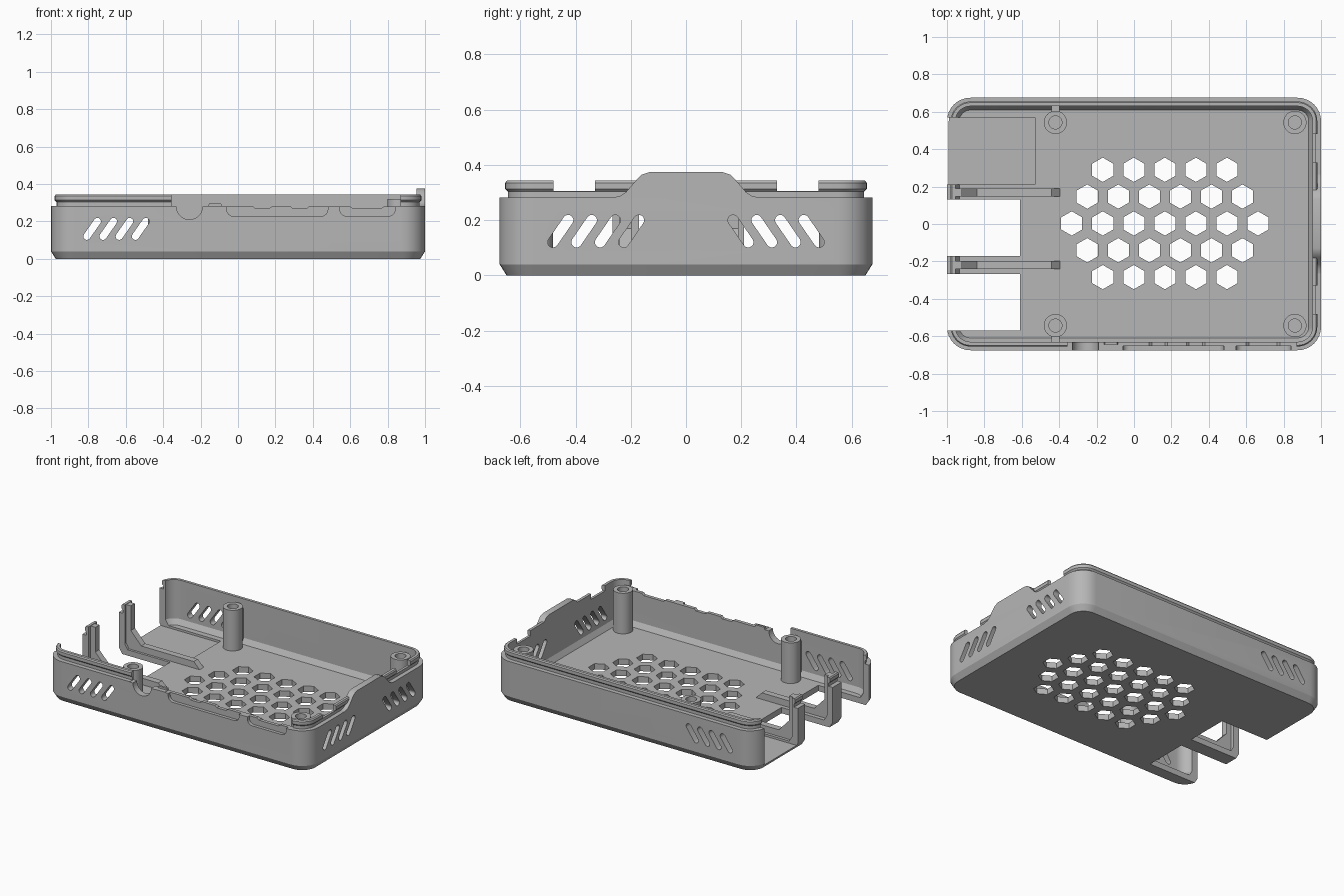
import bpy, bmesh
from math import sin, cos, pi, atan2

cube = bpy.data.objects.get("Cube")
if cube:
    bpy.data.objects.remove(cube, do_unlink=True)

grey = bpy.data.materials.new("plain grey")
grey.use_nodes = True
grey.diffuse_color = (0.47, 0.47, 0.47, 1)
grey.node_tree.nodes["Principled BSDF"].inputs["Base Color"].default_value = (0.47, 0.47, 0.47, 1)


def finish(bm, name):
    bmesh.ops.remove_doubles(bm, verts=bm.verts, dist=1e-5)
    bmesh.ops.recalc_face_normals(bm, faces=bm.faces)
    mesh = bpy.data.meshes.new(name)
    bm.to_mesh(mesh)
    bm.free()
    mesh.materials.append(grey)
    ob = bpy.data.objects.new(name, mesh)
    bpy.context.collection.objects.link(ob)
    return ob


def smooth(ob):
    bpy.ops.object.select_all(action='DESELECT')
    ob.select_set(True)
    bpy.context.view_layer.objects.active = ob
    bpy.ops.object.shade_smooth_by_angle(angle=0.5)


def ring(hx, hy, r, z, n=8):
    """Rounded rectangle; a circle when the half sizes equal the radius."""
    pts = []
    for q, (sx, sy) in enumerate([(1, 1), (-1, 1), (-1, -1), (1, -1)]):
        for i in range(n + 1):
            a = (q + i / n) * pi / 2
            pts.append((sx * (hx - r) + r * cos(a), sy * (hy - r) + r * sin(a), z))
    return pts


def loft(name, rings):
    bm = bmesh.new()
    loops = [[bm.verts.new(p) for p in pts] for pts in rings]
    n = len(loops[0])
    for a, b in zip(loops, loops[1:]):
        for i in range(n):
            j = (i + 1) % n
            bm.faces.new((a[i], a[j], b[j], b[i]))
    bm.faces.new(loops[0])
    bm.faces.new(loops[-1])
    return finish(bm, name)


def prism(bm, pts, axis, lo, hi):
    """Extrude a flat outline along one axis."""
    place = {'x': lambda u, v, w: (w, u, v),
             'y': lambda u, v, w: (u, w, v),
             'z': lambda u, v, w: (u, v, w)}[axis]
    a = [bm.verts.new(place(u, v, lo)) for u, v in pts]
    b = [bm.verts.new(place(u, v, hi)) for u, v in pts]
    bm.faces.new(a)
    bm.faces.new(b)
    for i in range(len(a)):
        j = (i + 1) % len(a)
        bm.faces.new((a[i], a[j], b[j], b[i]))


def rect(u0, u1, v0, v1):
    return [(u0, v0), (u1, v0), (u1, v1), (u0, v1)]


def arc(u, v, r, a0, a1, n=8):
    return [(u + r * cos(a0 + (a1 - a0) * i / n), v + r * sin(a0 + (a1 - a0) * i / n))
            for i in range(n + 1)]


def slot(u, lean):
    """Slanted vent outline from low to high."""
    z0, z1, r = 0.12, 0.20, 0.019
    a = atan2(z1 - z0, lean)
    return arc(u + lean, z1, r, a - pi / 2, a + pi / 2) + arc(u, z0, r, a + pi / 2, a + 3 * pi / 2)


def cut(ob, shapes):
    bm = bmesh.new()
    for s in shapes:
        prism(bm, *s)
    cutter = finish(bm, "cutter")
    cutter.hide_render = True
    mod = ob.modifiers.new("cut", 'BOOLEAN')
    mod.operation = 'DIFFERENCE'
    mod.solver = 'EXACT'
    mod.object = cutter
    bpy.context.view_layer.update()
    mesh = bpy.data.meshes.new_from_object(ob.evaluated_get(bpy.context.evaluated_depsgraph_get()))
    ob.modifiers.clear()
    ob.data = mesh
    bpy.data.objects.remove(cutter, do_unlink=True)


def solid(name, *shape):
    bm = bmesh.new()
    prism(bm, *shape)
    return finish(bm, name)


# Tray shell: chamfered base, wall, stepped snap lip, inner chamfer and floor
profile = [(0.025, 0), (0, 0.04), (0, 0.282), (0.03, 0.282), (0.03, 0.303),
           (0.02, 0.313), (0.02, 0.335), (0.026, 0.343), (0.045, 0.343),
           (0.045, 0.075), (0.066, 0.04)]
tray = loft("tray_shell", [ring(1 - d, 0.675 - d, 0.125 - d, z) for d, z in profile])

# Honeycomb floor openings
hexes = []
for row in range(-2, 3):
    count = 7 - abs(row)
    for i in range(count):
        x = 0.165 + (i - (count - 1) / 2) * 0.166
        y = 0.003 + row * 0.1435
        hexes.append((arc(x, y, 0.065, pi / 2, pi / 2 + 5 * pi / 3, 5), 'z', -0.1, 0.1))
cut(tray, hexes)

# Slanted vents in the long walls and in the right-hand wall
vents = []
for i in range(4):
    vents.append((slot(-0.808 + i * 0.0865, 0.056), 'y', -0.8, 0.8))
    for s in (-1, 1):
        vents.append((slot(s * (0.482 - i * 0.0855), -s * 0.055), 'x', 0.85, 1.1))
cut(tray, vents)

# Open end: two through bays and one shallow bay
cut(tray, [(rect(-1.1, -0.61, -0.57, -0.267), 'z', -0.1, 0.5),
           (rect(-1.1, -0.61, -0.17, 0.13), 'z', -0.1, 0.5),
           (rect(-1.1, -0.53, 0.21, 0.57), 'z', 0.025, 0.5)])

# Lip gaps in the end wall
cut(tray, [(rect(s * 0.33, s * 0.48, 0.305, 0.5), 'x', 0.9, 1.1) for s in (-1, 1)])

# Lowered connector edge of the front wall
edge = [(-0.355, 0.5), (-0.355, 0.28), (-0.33, 0.28)]
edge += arc(-0.26, 0.28, 0.07, pi, 2 * pi, 14)
edge += [(-0.16, 0.28), (-0.155, 0.295), (-0.09, 0.295), (-0.085, 0.28)]
for a, b in ((0.08, 0.18), (0.28, 0.38), (0.6, 0.78)):
    edge += [(a, 0.28), (a + 0.015, 0.268), (b - 0.015, 0.268), (b, 0.28)]
edge += [(0.87, 0.28), (0.87, 0.5)]
cut(tray, [(edge, 'y', -0.8, -0.6)])

# Shallow plug recesses outside the front wall
recesses = []
for a, b in ((-0.06, 0.48), (0.545, 0.84)):
    outline = [(a, 0.4)] + arc(a + 0.035, 0.263, 0.035, pi, 1.5 * pi)
    outline += arc(b - 0.035, 0.263, 0.035, 1.5 * pi, 2 * pi) + [(b, 0.4)]
    recesses.append((outline, 'y', -0.8, -0.653))
cut(tray, recesses)
smooth(tray)

# Raised tab on the end wall
half = [(0.265, 0.282), (0.24, 0.287), (0.217, 0.302), (0.18, 0.345), (0.16, 0.365), (0.13, 0.375)]
smooth(solid("raised_end_tab", half + [(-y, z) for y, z in reversed(half)], 'x', 0.955, 1.0))

# Angled brackets between the bays
bracket = [(-0.96, 0.035), (-0.39, 0.035), (-0.44, 0.085), (-0.84, 0.085),
           (-0.92, 0.17), (-0.92, 0.34), (-0.96, 0.34)]
for name, y in (("front_bracket", -0.219), ("back_bracket", 0.168)):
    solid(name, bracket, 'y', y - 0.022, y + 0.022)

# Hollow screw posts, with webs to the wall on the open side
for side, s in (("front", -1), ("back", 1)):
    for end, x in (("right", -0.42), ("left", 0.86)):
        post = loft(side + "_" + end + "_screw_post",
                    [ring(r, r, r, z) for r, z in
                     ((0.062, 0.035), (0.062, 0.32), (0.035, 0.32), (0.035, 0.1))])
        post.location = (x, s * 0.543, 0)
        smooth(post)
    solid(side + "_post_web", rect(-0.442, -0.398, 0.035, 0.28), 'y',
          min(s * 0.6, s * 0.635), max(s * 0.6, s * 0.635))
